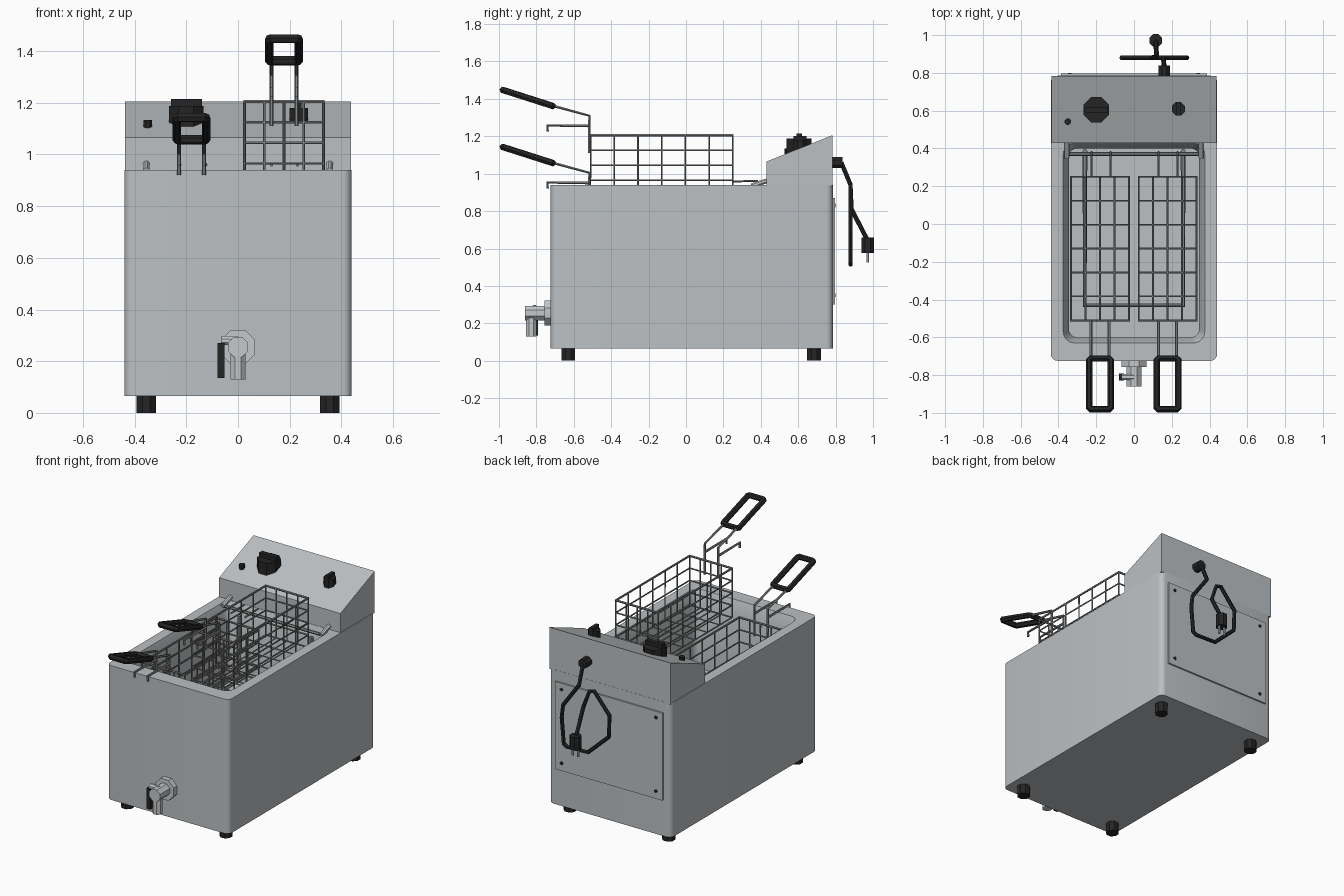
import bpy, bmesh, math
from mathutils import Vector, Matrix

if "Cube" in bpy.data.objects:
    bpy.data.objects.remove(bpy.data.objects["Cube"])


def material(name, c):
    m = bpy.data.materials.new(name)
    m.diffuse_color = (*c, 1)
    m.use_nodes = True
    m.node_tree.nodes["Principled BSDF"].inputs["Base Color"].default_value = m.diffuse_color
    return m


STEEL = material("brushed steel", (0.50, 0.53, 0.545))
BRIGHT = material("bright steel", (0.56, 0.58, 0.59))
WIRE = material("basket wire", (0.24, 0.245, 0.25))
BLACK = material("black plastic", (0.018, 0.018, 0.019))


def finish(name, bm, mat, smooth=False):
    bmesh.ops.recalc_face_normals(bm, faces=bm.faces)
    me = bpy.data.meshes.new(name)
    bm.to_mesh(me)
    bm.free()
    me.materials.append(mat)
    ob = bpy.data.objects.new(name, me)
    bpy.context.collection.objects.link(ob)
    if smooth:
        bpy.ops.object.select_all(action='DESELECT')
        ob.select_set(True)
        bpy.context.view_layer.objects.active = ob
        bpy.ops.object.shade_smooth_by_angle(angle=math.radians(35))
    return ob


def rounded_rect(x, y0, y1, r, z, n=5):
    pts = []
    corners = [(x - r, y1 - r), (-x + r, y1 - r), (-x + r, y0 + r), (x - r, y0 + r)]
    for q, (cx, cy) in enumerate(corners):
        for i in range(n + 1):
            a = math.pi / 2 * (q + i / n)
            pts.append((cx + r * math.cos(a), cy + r * math.sin(a), z))
    return pts


def loft(name, loops, mat):
    bm = bmesh.new()
    rings = [[bm.verts.new(p) for p in loop] for loop in loops]
    for a, b in zip(rings, rings[1:]):
        for i in range(len(a)):
            j = (i + 1) % len(a)
            bm.faces.new((a[i], a[j], b[j], b[i]))
    bm.faces.new(rings[0])
    bm.faces.new(rings[-1])
    return finish(name, bm, mat, True)


def cylinders(name, parts, mat, sides=8):
    """parts: (start, end, radius) for each cylinder"""
    bm = bmesh.new()
    for p, q, r in parts:
        p, q = Vector(p), Vector(q)
        rot = (q - p).to_track_quat('Z', 'Y').to_matrix().to_4x4()
        m = Matrix.Translation((p + q) / 2) @ rot @ Matrix.Rotation(math.pi / sides, 4, 'Z')
        bmesh.ops.create_cone(bm, cap_ends=True, segments=sides, radius1=r, radius2=r,
                              depth=(q - p).length, matrix=m)
    return finish(name, bm, mat)


def box(name, size, mat, centre):
    bm = bmesh.new()
    bmesh.ops.create_cube(bm, size=1, matrix=Matrix.Translation(centre) @ Matrix.Diagonal((*size, 1)))
    return finish(name, bm, mat)


def tubes(name, paths, r, mat, closed=False, res=1):
    cu = bpy.data.curves.new(name, 'CURVE')
    cu.dimensions = '3D'
    cu.bevel_depth, cu.bevel_resolution, cu.use_fill_caps = r, res, True
    for path in paths:
        s = cu.splines.new('POLY')
        s.points.add(len(path) - 1)
        for pt, co in zip(s.points, path):
            pt.co = (*co, 1)
        s.use_cyclic_u = closed
        s.use_smooth = False
    cu.materials.append(mat)
    ob = bpy.data.objects.new(name, cu)
    bpy.context.collection.objects.link(ob)
    bpy.ops.object.select_all(action='DESELECT')
    ob.select_set(True)
    bpy.context.view_layer.objects.active = ob
    bpy.ops.object.convert(target='MESH')
    return ob


# cabinet and oil tank in one skin
loft("cabinet_and_tank", [
    rounded_rect(0.44, -0.724, 0.785, 0.035, 0.065),
    rounded_rect(0.44, -0.724, 0.785, 0.035, 0.94),
    rounded_rect(0.375, -0.63, 0.428, 0.06, 0.94),
    rounded_rect(0.345, -0.60, 0.40, 0.045, 0.86),
    rounded_rect(0.345, -0.60, 0.40, 0.045, 0.44)], STEEL)

# sloped control console
bm = bmesh.new()
profile = [(0.43, 0.935), (0.43, 1.065), (0.784, 1.206), (0.784, 0.935)]
face = bm.faces.new([bm.verts.new((-0.437, y, z)) for y, z in profile])
ext = bmesh.ops.extrude_face_region(bm, geom=[face])
bmesh.ops.translate(bm, vec=(0.874, 0, 0),
                    verts=[v for v in ext["geom"] if isinstance(v, bmesh.types.BMVert)])
finish("control_console", bm, STEEL)

# upright knobs and button on the slope
cylinders("timer_knob", [((-0.20, 0.605, 1.10), (-0.20, 0.605, 1.188), 0.072)], BLACK)
box("timer_knob_grip", (0.12, 0.03, 0.03), BLACK, (-0.20, 0.605, 1.2))
cylinders("heat_knob", [((0.235, 0.61, 1.11), (0.235, 0.61, 1.18), 0.038)], BLACK)
box("heat_knob_grip", (0.022, 0.07, 0.024), BLACK, (0.235, 0.61, 1.19))
cylinders("indicator_button", [((-0.35, 0.542, 1.09), (-0.35, 0.542, 1.134), 0.018)], BLACK)

# feet
cylinders("feet", [((x, y, 0), (x, y, 0.07), 0.04)
                   for x in (-0.355, 0.355) for y in (-0.63, 0.685)], BLACK)

# rear service panel with screws
box("rear_panel", (0.775, 0.012, 0.57), STEEL, (0, 0.79, 0.585))
cylinders("rear_screws", [((x, 0.79, z), (x, 0.80, z), 0.011)
                          for x in (-0.34, 0.34) for z in (0.35, 0.83)], BLACK)

# drain valve
cylinders("drain_valve", [
    ((0, -0.715, 0.255), (0, -0.757, 0.255), 0.072),
    ((0, -0.75, 0.255), (0, -0.86, 0.255), 0.042),
    ((0, -0.828, 0.255), (0, -0.828, 0.13), 0.031),
    ((0, -0.81, 0.28), (-0.065, -0.81, 0.28), 0.018)], BRIGHT)
box("drain_lever", (0.028, 0.035, 0.135), BLACK, (-0.066, -0.81, 0.203))

# heating element: a loop above the tank floor, rising at the back
x, y = 0.26, -0.43
tubes("heating_element", [
    [(-x, 0.385, 0.88), (-x, 0.375, 0.50), (-x, y, 0.50), (x, y, 0.50), (x, 0.375, 0.50),
     (x, 0.385, 0.88)]], 0.013, WIRE)

# rear basket rest
tubes("basket_rest_bar", [[(-0.355, 0.37, 0.925), (0.355, 0.37, 0.925)]], 0.010, WIRE)
tubes("basket_rest_prongs", [[(x, 0.25, 0.958), (x, 0.385, 0.962)]
                             for x in (-0.225, -0.125, 0.13, 0.23)], 0.006, WIRE)
cylinders("basket_rest_stubs", [((x, 0.35, 0.935), (x, 0.432, 0.962), 0.014)
                                for x in (-0.355, 0.355)], BRIGHT)


# wire baskets
def basket(side, cx, top):
    w, y0, y1, d = 0.153, -0.51, 0.25, 0.32
    xs = [cx - w + 2 * w * i / 4 for i in range(5)]
    ys = [y0 + (y1 - y0) * i / 6 for i in range(7)]
    bot = top - d

    def ring(z):
        return [(xs[0], y0, z), (xs[-1], y0, z), (xs[-1], y1, z), (xs[0], y1, z)]

    tubes(side + "_basket_rim", [ring(top)], 0.007, WIRE, True)
    tubes(side + "_basket_hoops", [ring(top - 0.08 * i) for i in range(1, 5)], 0.005, WIRE, True)
    ribs = [[(x, y0, top), (x, y0, bot), (x, y1, bot), (x, y1, top)] for x in xs]
    ribs += [[(xs[0], y, top), (xs[0], y, bot), (xs[-1], y, bot), (xs[-1], y, top)]
             for y in ys[1:-1]]
    tubes(side + "_basket_ribs", ribs, 0.005, WIRE)
    # handle wires, rim hooks and grip
    wires = []
    for x in (cx - 0.048, cx + 0.048):
        wires.append([(x, y0 - 0.007, top - 0.095), (x, y0 - 0.007, top + 0.105),
                      (x, -0.72, top + 0.16)])
        wires.append([(x, y0 - 0.005, top + 0.05), (x, -0.74, top + 0.052),
                      (x, -0.74, top + 0.02)])
    tubes(side + "_handle_wires", wires, 0.008, WIRE)
    a, b, c, k = 0.057, -0.712, -0.98, 0.009
    outline = [(a, b - k), (a - k, b), (-a + k, b), (-a, b - k),
               (-a, c + k), (-a + k, c), (a - k, c), (a, c + k)]
    tubes(side + "_handle_grip", [[(cx + x, y, top + 0.157 + (b - y) * 0.32) for x, y in outline]],
          0.0185, BLACK, True)


basket("left", -0.18, 0.90)
basket("right", 0.178, 1.205)

# power cable with gland and plug
cylinders("cable_gland", [((0.16, 0.775, 1.06), (0.16, 0.838, 1.06), 0.032)], BLACK)
tubes("power_cable", [[
    (0.16, 0.83, 1.06), (0.155, 0.88, 0.94), (0.27, 0.88, 0.78), (0.28, 0.88, 0.70),
    (0.265, 0.88, 0.53), (0.24, 0.88, 0.515), (0.09, 0.88, 0.52), (-0.06, 0.88, 0.66),
    (-0.065, 0.88, 0.80), (0.045, 0.88, 0.93), (0.08, 0.88, 0.92), (0.12, 0.885, 0.81),
    (0.115, 0.965, 0.655)]], 0.013, BLACK)
cylinders("plug", [((0.115, 0.972, 0.575), (0.115, 0.972, 0.66), 0.036)], BLACK)
cylinders("plug_pins", [((0.115 + dx, 0.972, 0.525), (0.115 + dx, 0.972, 0.58), 0.008)
                        for dx in (-0.02, 0.02)], BRIGHT)
